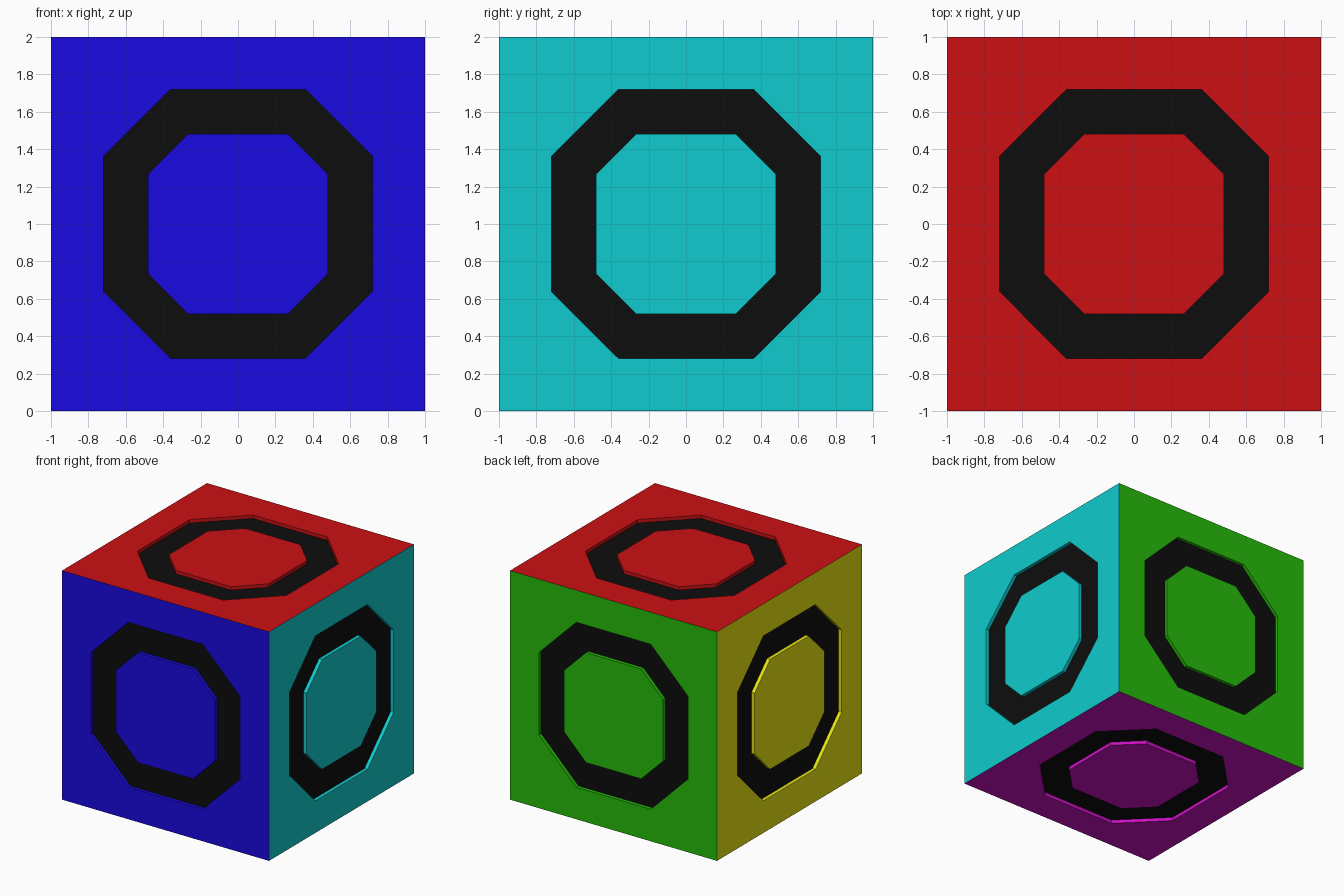
import bpy
import bmesh
from math import pi
from mathutils import Matrix, Vector

if "Cube" in bpy.data.objects:
    bpy.data.objects.remove(bpy.data.objects["Cube"])

DEPTH = 0.03  # groove depth


def material(name, rgb):
    mat = bpy.data.materials.new(name)
    mat.diffuse_color = (*rgb, 1)
    mat.use_nodes = True
    mat.node_tree.nodes["Principled BSDF"].inputs["Base Color"].default_value = mat.diffuse_color
    return mat


def octagon(half_width, half_side, z):
    """Eight points, counter-clockwise, two per side of the square."""
    pts = []
    for k in range(4):
        rot = Matrix.Rotation(k * pi / 2, 3, 'Z')
        pts += [rot @ Vector((half_width, s * half_side, z)) for s in (-1, 1)]
    return pts


def add_panel(bm, turn, colour_index, groove_index):
    """One cube side: square border, octagonal groove, raised centre."""
    def verts(points):
        return [bm.verts.new(turn @ p) for p in points]

    def face(vs, index):
        bm.faces.new(vs).material_index = index

    def band(a, b, index):
        for i in range(8):
            j = (i + 1) % 8
            face((a[i], a[j], b[j], b[i]), index)

    corners = verts([Matrix.Rotation(k * pi / 2, 3, 'Z') @ Vector((1, -1, 1)) for k in range(4)])
    rim = verts(octagon(0.72, 0.36, 1))
    floor_out = verts(octagon(0.72, 0.36, 1 - DEPTH))
    floor_in = verts(octagon(0.48, 0.267, 1 - DEPTH))
    centre = verts(octagon(0.48, 0.267, 1))

    # border: a trapezoid per side and a triangle per corner
    for k in range(4):
        n = (k + 1) % 4
        face((corners[k], corners[n], rim[2 * k + 1], rim[2 * k]), colour_index)
        face((corners[n], rim[2 * n], rim[2 * k + 1]), colour_index)
    # groove walls, black floor, centre plate
    band(rim, floor_out, colour_index)
    band(floor_out, floor_in, groove_index)
    band(floor_in, centre, colour_index)
    face(centre, colour_index)


# sides: name, colour, rotation taking the top panel to that side
sides = [
    ("red", (0.6, 0.005, 0.007), Matrix.Identity(3)),
    ("magenta", (0.6, 0.005, 0.55), Matrix.Rotation(pi, 3, 'X')),
    ("blue", (0.01, 0.003, 0.75), Matrix.Rotation(pi / 2, 3, 'X')),
    ("green", (0.02, 0.5, 0.003), Matrix.Rotation(-pi / 2, 3, 'X')),
    ("cyan", (0.005, 0.6, 0.62), Matrix.Rotation(pi / 2, 3, 'Y')),
    ("yellow", (0.8, 0.78, 0.005), Matrix.Rotation(-pi / 2, 3, 'Y')),
]

mesh = bpy.data.meshes.new("grooved_cube")
bm = bmesh.new()
for i, (name, rgb, turn) in enumerate(sides):
    mesh.materials.append(material(name, rgb))
    add_panel(bm, turn, i, len(sides))
mesh.materials.append(material("black", (0.004, 0.004, 0.004)))

# weld the six panels into one closed body standing on the ground
bmesh.ops.remove_doubles(bm, verts=bm.verts[:], dist=0.0001)
bmesh.ops.recalc_face_normals(bm, faces=bm.faces[:])
bmesh.ops.translate(bm, verts=bm.verts[:], vec=(0, 0, 1))
bm.to_mesh(mesh)
bm.free()

cube = bpy.data.objects.new("grooved_cube", mesh)
bpy.context.collection.objects.link(cube)
